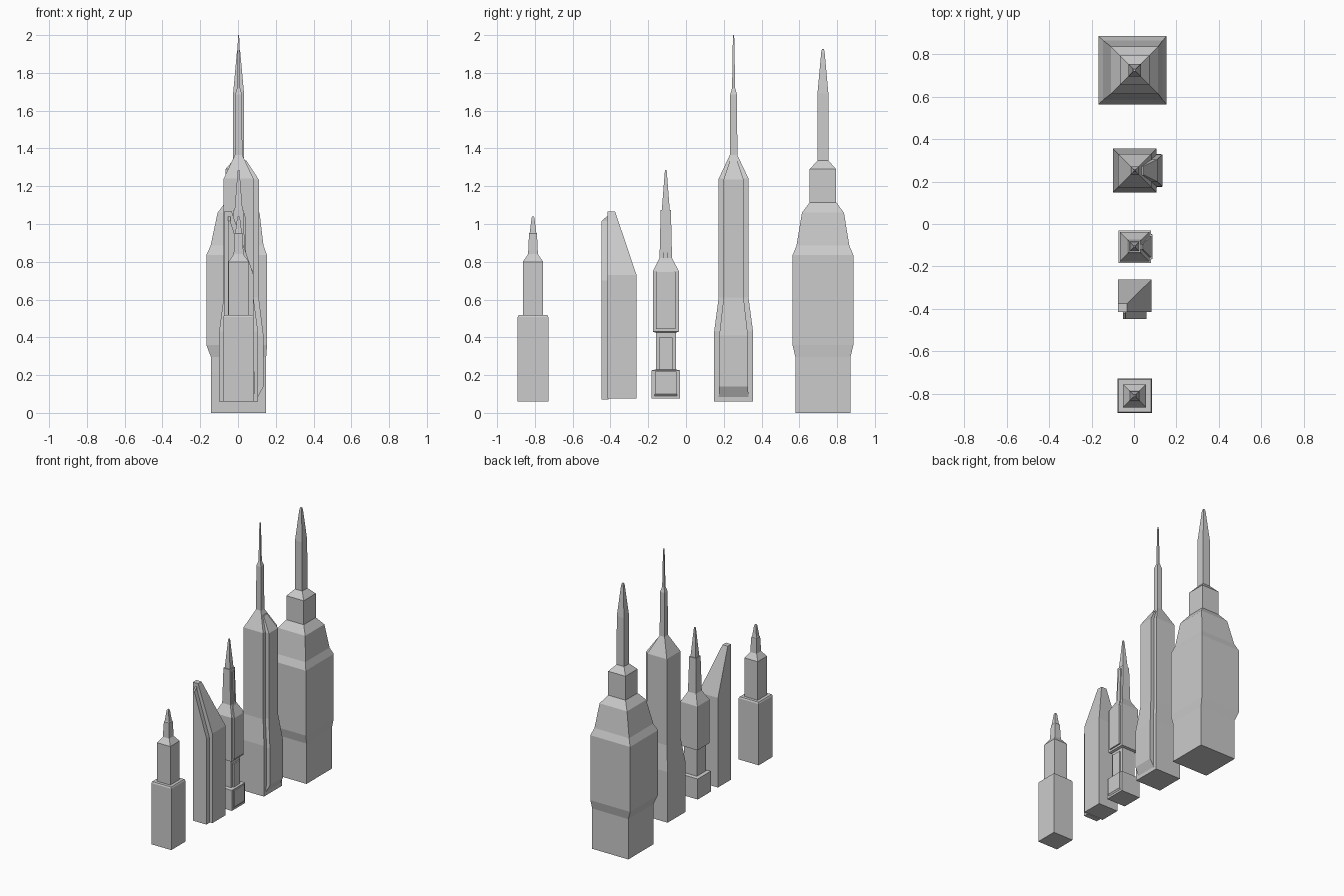
import bpy, bmesh


def loft(name, rings):
    """Skin a stack of rectangles given as (z, x0, x1, y0, y1)."""
    bm = bmesh.new()
    loops = [[bm.verts.new(p) for p in ((x0, y0, z), (x1, y0, z), (x1, y1, z), (x0, y1, z))]
             for z, x0, x1, y0, y1 in rings]
    bm.faces.new(loops[0][::-1])
    bm.faces.new(loops[-1])
    for a, b in zip(loops, loops[1:]):
        for i in range(4):
            j = (i + 1) % 4
            bm.faces.new((a[i], a[j], b[j], b[i]))
    bmesh.ops.recalc_face_normals(bm, faces=bm.faces)
    me = bpy.data.meshes.new(name)
    bm.to_mesh(me)
    bm.free()
    ob = bpy.data.objects.new(name, me)
    bpy.context.collection.objects.link(ob)
    return ob


CX = 0.003


def tower(name, cy, profile):
    """Square tower from (z, half width[, x shift]) sections."""
    rings = []
    for z, h, *dx in profile:
        c = CX + (dx[0] if dx else 0)
        rings.append((z, c - h, c + h, cy - h, cy + h))
    return loft(name, rings)


def panel(name, cy, profile):
    """Raised strip on the right face from (z, outer x, half width)."""
    return loft(name, [(z, CX, x, cy - h, cy + h) for z, x, h in profile])


# small stepped tower at the front
tower("small_stepped_tower", -0.81, [
    (0.06, 0.081), (0.508, 0.081), (0.518, 0.076), (0.518, 0.054), (0.80, 0.054),
    (0.84, 0.026), (0.95, 0.021), (0.955, 0.017), (1.03, 0.008), (1.04, 0.004)])

# slant-topped tower with a matching front slab
loft("slanted_tower", [
    (0.075, -0.075, 0.083, -0.415, -0.262), (0.73, -0.075, 0.083, -0.415, -0.262),
    (1.065, -0.075, -0.033, -0.415, -0.375)])
loft("slanted_front_slab", [
    (0.07, -0.052, 0.058, -0.447, -0.41), (0.70, -0.052, 0.058, -0.447, -0.41),
    (1.015, -0.052, -0.04, -0.447, -0.41), (1.04, -0.052, -0.04, -0.42, -0.41)])

# slim tower of stacked blocks
tower("stacked_tower", -0.107, [
    (0.075, 0.076), (0.225, 0.076), (0.23, 0.053), (0.425, 0.053), (0.43, 0.069),
    (0.75, 0.069), (0.82, 0.033), (1.075, 0.027), (1.075, 0.021), (1.28, 0.005), (1.287, 0.003)])
panel("stacked_base_panel", -0.107, [(0.09, 0.079, 0.06), (0.1, 0.087, 0.058), (0.22, 0.087, 0.058)])
panel("stacked_neck_panel", -0.107, [(0.23, 0.066, 0.036), (0.40, 0.066, 0.036)])
panel("stacked_upper_panel", -0.107, [
    (0.445, 0.082, 0.051), (0.745, 0.082, 0.051), (0.81, 0.047, 0.018),
    (0.82, 0.044, 0.013), (1.055, 0.038, 0.013)])

# tall needle tower with a raised strip
tower("needle_tower", 0.252, [
    (0.06, 0.103), (0.43, 0.103), (0.61, 0.079), (1.24, 0.079), (1.365, 0.02),
    (1.685, 0.018), (1.72, 0.008), (1.98, 0.004), (2.0, 0.002)])
panel("needle_strip", 0.252, [
    (0.085, 0.106, 0.079), (0.14, 0.135, 0.076), (0.41, 0.135, 0.076),
    (0.61, 0.11, 0.053), (1.235, 0.11, 0.053), (1.335, 0.045, 0.02)])

# massive tower at the back
tower("massive_tower", 0.725, [
    (0.0, 0.146), (0.295, 0.146), (0.36, 0.161, -0.01), (0.835, 0.161, -0.01),
    (0.885, 0.14, -0.008), (1.06, 0.111), (1.115, 0.07), (1.29, 0.07),
    (1.335, 0.03), (1.69, 0.029), (1.91, 0.009), (1.927, 0.005)])
